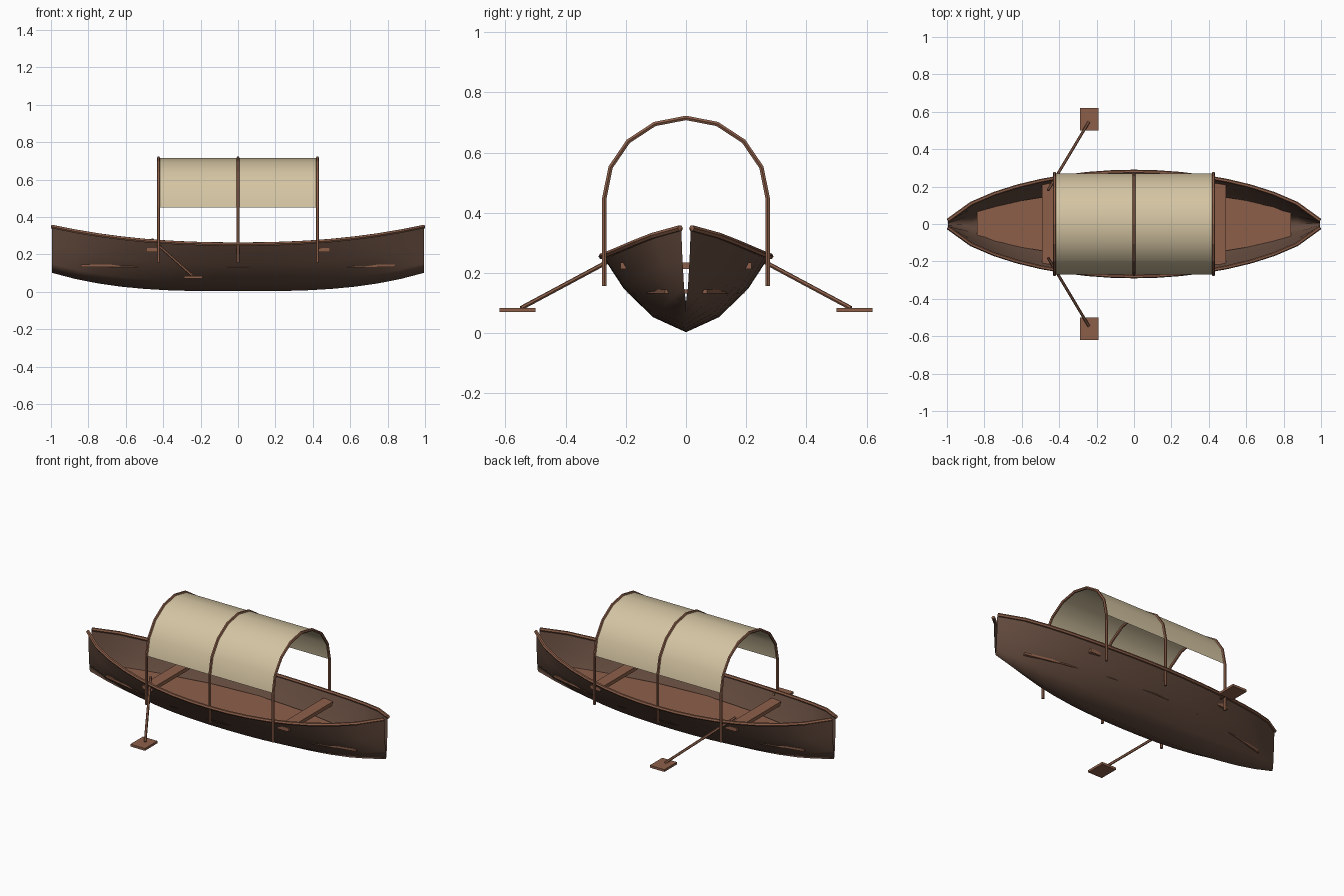
import bpy, bmesh, math
from mathutils import Vector

if "Cube" in bpy.data.objects:
    bpy.data.objects.remove(bpy.data.objects["Cube"])


def material(name, rgb):
    m = bpy.data.materials.new(name)
    m.diffuse_color = (*rgb, 1)
    m.use_nodes = True
    m.node_tree.nodes["Principled BSDF"].inputs["Base Color"].default_value = m.diffuse_color
    return m


HULL = material("dark brown hull", (0.127, 0.070, 0.048))
WOOD = material("warm brown wood", (0.262, 0.114, 0.067))
CLOTH = material("cream canvas", (0.658, 0.552, 0.361))


def mesh_object(name, bm, mat, smooth=False):
    for f in bm.faces:
        f.smooth = smooth
    me = bpy.data.meshes.new(name)
    bm.to_mesh(me)
    bm.free()
    me.materials.append(mat)
    ob = bpy.data.objects.new(name, me)
    bpy.context.collection.objects.link(ob)
    return ob


def grid(name, rows, mat):
    """Smooth surface through rows of points."""
    bm = bmesh.new()
    vs = [[bm.verts.new(p) for p in row] for row in rows]
    for a, b in zip(vs, vs[1:]):
        for i in range(len(a) - 1):
            bm.faces.new((a[i], b[i], b[i + 1], a[i + 1]))
    bmesh.ops.recalc_face_normals(bm, faces=bm.faces)
    return mesh_object(name, bm, mat, True)


def box(name, centre, size, mat):
    bm = bmesh.new()
    bmesh.ops.create_cube(bm, size=1)
    for v in bm.verts:
        v.co = Vector([c + a * s for c, a, s in zip(centre, v.co, size)])
    return mesh_object(name, bm, mat)


def rod(name, points, radius, mat):
    """Low-poly rod swept along a polyline."""
    cu = bpy.data.curves.new(name, 'CURVE')
    cu.dimensions = '3D'
    cu.bevel_depth = radius
    cu.bevel_resolution = 1
    cu.use_fill_caps = True
    sp = cu.splines.new('POLY')
    sp.points.add(len(points) - 1)
    for p, co in zip(sp.points, points):
        p.co = (*co, 1)
    sp.use_smooth = False
    cu.materials.append(mat)
    ob = bpy.data.objects.new(name, cu)
    bpy.context.collection.objects.link(ob)
    bpy.ops.object.select_all(action='DESELECT')
    ob.select_set(True)
    bpy.context.view_layer.objects.active = ob
    bpy.ops.object.convert(target='MESH')


# Hull lines: half width, rim height and keel height along the length
def half_width(x):
    return 0.005 + 0.272 * max(0, 1 - x * x) ** 0.7


def rim(x):
    return 0.255 + 0.095 * abs(x) ** 2.3


def keel(x):
    return 0.003 + 0.1 * abs(x) ** 3


stations = [i / 8 * 0.995 for i in range(-8, 9)]
half = [(0, 0), (0.4, 0.2), (0.75, 0.58), (1, 1)]
section = [(-y, z) for y, z in half[:0:-1]] + half

# Hull shell
grid("hull", [[(x, y * half_width(x), keel(x) + z * (rim(x) - keel(x)))
               for y, z in section] for x in stations], HULL)

# Rim rails
for side, label in ((-1, "front"), (1, "back")):
    rod(label + "_rim_rail",
        [(x, side * (half_width(x) + 0.003), rim(x)) for x in stations], 0.0105, WOOD)

# Floor board
bm = bmesh.new()
edge = [(0.84, 0.07), (0.6, 0.125), (0.3, 0.175), (0, 0.195)]
side = edge + [(-x, y) for x, y in edge[-2::-1]]
outline = side + [(x, -y) for x, y in side[::-1]]
face = bm.faces.new([bm.verts.new((x, y, 0.132)) for x, y in outline])
ext = bmesh.ops.extrude_face_region(bm, geom=[face])
for v in ext["geom"]:
    if isinstance(v, bmesh.types.BMVert):
        v.co.z += 0.013
bmesh.ops.recalc_face_normals(bm, faces=bm.faces)
mesh_object("floor", bm, WOOD)

# Benches
for sx, label in ((-1, "left"), (1, "right")):
    box(label + "_bench", (sx * 0.457, 0, 0.224), (0.07, 0.435, 0.022), WOOD)

# Canopy hoops with posts, and the cloth over them
arch = [(0.271 * math.cos(math.pi * i / 8), 0.45 + 0.265 * math.sin(math.pi * i / 8))
        for i in range(9)]
for x, label in ((-0.425, "left"), (0, "middle"), (0.425, "right")):
    path = [(0.271, 0.156)] + arch + [(-0.271, 0.156)]
    rod(label + "_canopy_hoop", [(x, y, z) for y, z in path], 0.0085, WOOD)
grid("canopy_cloth", [[(x, y, z) for y, z in arch] for x in (-0.425, 0, 0.425)], CLOTH)

# Oars
for s, label in ((-1, "front"), (1, "back")):
    rod(label + "_oar_shaft",
        [(-0.46, s * 0.18, 0.28), (-0.24, s * 0.548, 0.083)], 0.0075, WOOD)
    box(label + "_oar_blade", (-0.24, s * 0.56, 0.077), (0.098, 0.12, 0.014), WOOD)
